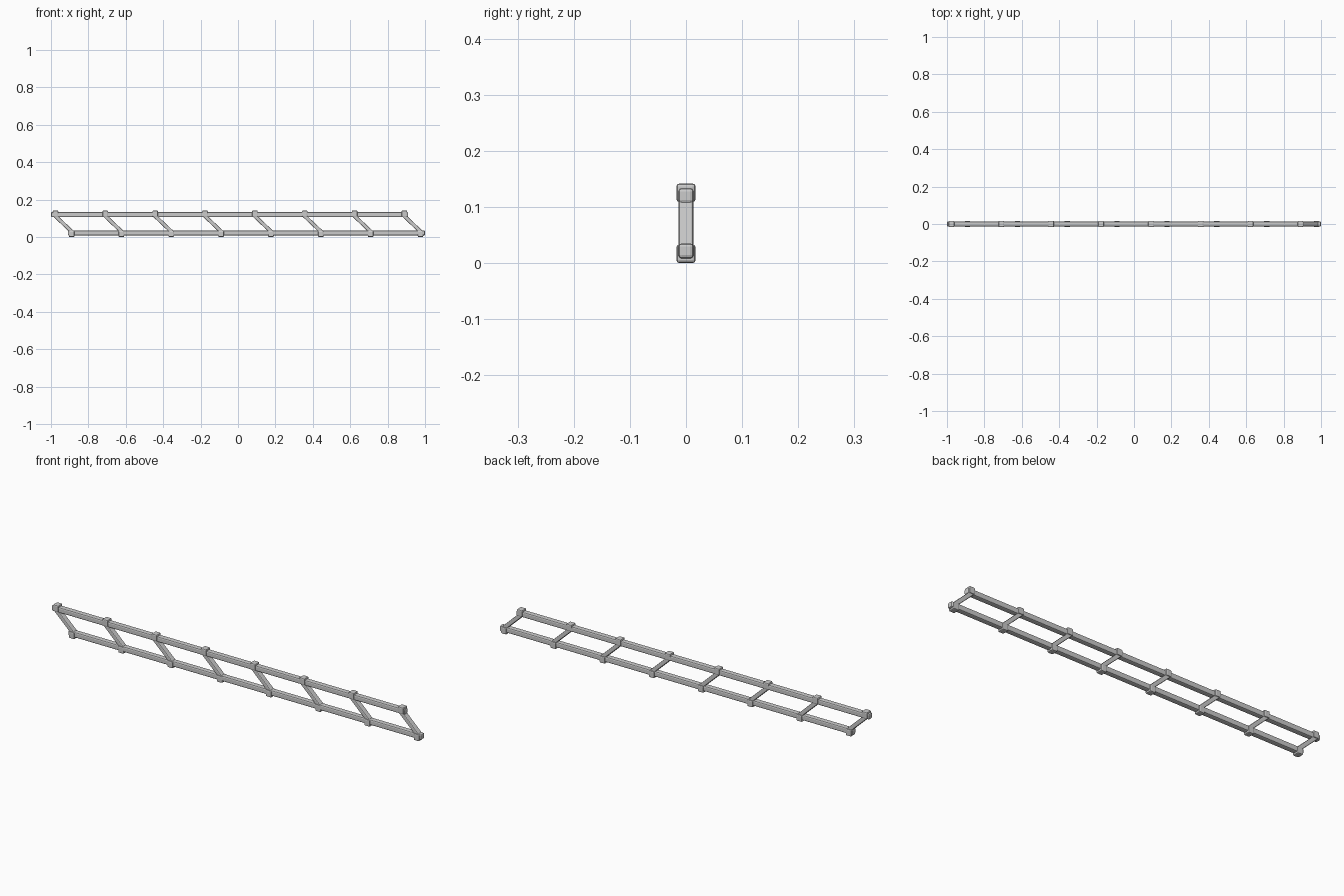
import bpy, math
from mathutils import Vector

if "Cube" in bpy.data.objects:
    bpy.data.objects.remove(bpy.data.objects["Cube"])

TOP, BOT = 0.120, 0.0215     # chord heights
STEP, N = 0.2665, 8
MID0 = -3.5 * STEP           # middle of the first brace


def bar(name, a, b, width, height, bevel):
    """Box bar with chamfered edges running from a to b."""
    a, b = Vector(a), Vector(b)
    d = b - a
    bpy.ops.mesh.primitive_cube_add(size=1, location=(a + b) / 2)
    ob = bpy.context.object
    ob.name = name
    ob.scale = (d.length, width, height)
    ob.rotation_euler = (0, math.atan2(-d.z, d.x), 0)
    bpy.ops.object.transform_apply(location=False, rotation=False, scale=True)
    m = ob.modifiers.new("chamfer", "BEVEL")
    m.width, m.segments = bevel, 2
    return ob


# long chords
bar("upper_chord", (-1, 0, TOP), (0.91, 0, TOP), 0.027, 0.027, 0.006)
bar("lower_chord", (-0.91, 0, BOT), (1, 0, BOT), 0.027, 0.027, 0.006)

# slanted braces with an upright clamp block at each end
for i in range(N):
    x = MID0 + i * STEP
    bar(f"brace_{i}", (x - 0.052, 0, TOP), (x + 0.052, 0, BOT), 0.026, 0.020, 0.004)
    for name, cx, cz in (("upper", x - 0.043, 0.125), ("lower", x + 0.043, 0.0165)):
        bar(f"{name}_clamp_{i}", (cx - 0.015, 0, cz), (cx + 0.015, 0, cz),
            0.034, 0.033, 0.005)
